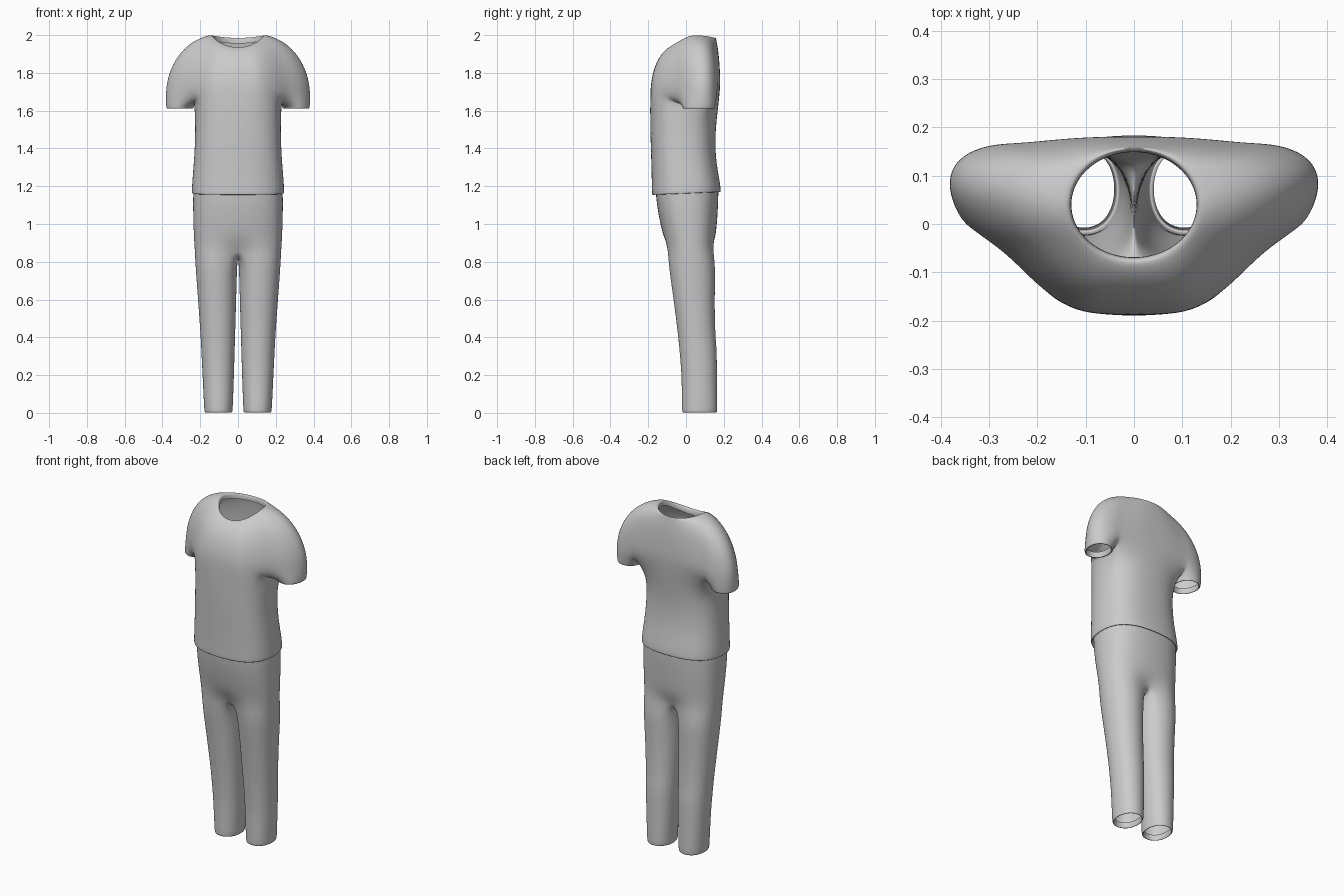
import bpy, bmesh
from math import sin, cos, pi, radians
from mathutils import Vector

if "Cube" in bpy.data.objects:
    bpy.data.objects.remove(bpy.data.objects["Cube"])


def ring(bm, pts):
    return [bm.verts.new(p) for p in pts]


def bridge(bm, a, b, closed):
    n = len(a)
    for i in range(n if closed else n - 1):
        j = (i + 1) % n
        bm.faces.new((a[i], a[j], b[j], b[i]))


def loft(bm, first, rows, closed):
    for pts in rows:
        nxt = ring(bm, pts)
        bridge(bm, first, nxt, closed)
        first = nxt
    return first


def spow(v, e):
    return abs(v) ** e * (1 if v >= 0 else -1)


def half_ring(n, z0, z1, w, yf, yb, e=0.8):
    """Half section from front centre round the side to back centre."""
    pts = []
    yc, ry = (yf + yb) / 2, (yb - yf) / 2
    for i in range(n):
        a = -pi / 2 + pi * i / (n - 1)
        x = 0 if i in (0, n - 1) else w * spow(cos(a), e)
        s = spow(sin(a), e)
        pts.append((x, yc + ry * s, z0 + (z1 - z0) * (s + 1) / 2))
    return pts


def oval(angles, z, x0, x1, yf, yb, k=1.045, e=0.93):
    cx, cy = (x0 + x1) / 2, (yf + yb) / 2
    return [(cx + k * (x1 - x0) / 2 * spow(cos(radians(a)), e),
             cy + k * (yb - yf) / 2 * spow(sin(radians(a)), e), z) for a in angles]


def fold(row, centre, inset, dz):
    """Copy a row pulled toward a centre, for the turned-in edges."""
    out = []
    for p in row:
        d = Vector((p[0] - centre[0], p[1] - centre[1], 0))
        q = Vector(p) - (d.normalized() * inset if d.length else d)
        out.append((0 if p[0] == 0 else q.x, q.y, q.z + dz))
    return out


def finish(bm, name):
    bmesh.ops.recalc_face_normals(bm, faces=bm.faces)
    # make sure the outside faces outwards
    far = max(bm.faces, key=lambda f: f.calc_center_median().x)
    if far.normal.x < 0:
        bmesh.ops.reverse_faces(bm, faces=bm.faces)
    me = bpy.data.meshes.new(name)
    bm.to_mesh(me)
    bm.free()
    me.shade_smooth()
    ob = bpy.data.objects.new(name, me)
    bpy.context.collection.objects.link(ob)
    m = ob.modifiers.new("mirror", 'MIRROR')
    m.use_clip = True
    m.merge_threshold = 0.0005
    s = ob.modifiers.new("smooth", 'SUBSURF')
    s.levels = s.render_levels = 3
    return ob


# Shirt: yoke spokes run from the neckline to an outline at armpit level
outline = [(0, -.189, 1.70), (.06, -.189, 1.70), (.125, -.183, 1.70), (.205, -.13, 1.68),
           (.268, -.06, 1.70), (.338, -.012, 1.70), (.392, .07, 1.70), (.375, .135, 1.70),
           (.305, .167, 1.70), (.235, .17, 1.69), (.16, .177, 1.70), (.08, .182, 1.72),
           (0, .182, 1.72)]
neck = []
for i in range(13):
    a = -pi / 2 + pi * i / 12
    x = 0 if i in (0, 12) else .133 * cos(a)
    z = 2.0 - .065 * max(0, -sin(a)) ** 1.6 - .015 * max(0, sin(a)) ** 2
    neck.append((x, .04 + .112 * sin(a), z))

bm = bmesh.new()
inner = ring(bm, fold(neck, (0, .04), .002, -.03))
rows = [fold(neck, (0, .04), .001, -.006), fold(neck, (0, .04), -.008, .004)]
for s in (.25, .5, .75, 1.0, 1.25):
    t = s / 1.25 * pi / 2
    u, v = sin(t), cos(t) ** 1.1
    rows.append([(n[0] + (o[0] - n[0]) * u, n[1] + (o[1] - n[1]) * u, o[2] + (n[2] - o[2]) * v)
                 for n, o in zip(neck, outline)])
yoke = loft(bm, inner, rows, False)

# underarm gusset shared by the sleeve and the body
under = ring(bm, [(.228, -.04, 1.645), (.233, .04, 1.635), (.23, .115, 1.645)])

# sleeve
sleeve_angles = [-130, -100, -60, 0, 40, 85, 125, 155, 180, 205]
arm = yoke[3:10] + under[::-1]
cuff = oval(sleeve_angles, 1.622, .235, .385, -.02, .157)
mid = (.31, .07)
loft(bm, arm, [cuff, fold(cuff, mid, .003, -.012), fold(cuff, mid, .014, -.012),
               fold(cuff, mid, .016, .02)], True)

# body down to the turned-in hem
body = yoke[:4] + under + yoke[9:]
hem = half_ring(11, 1.163, 1.178, .248, -.183, .187)
loft(bm, body, [half_ring(11, 1.57, 1.57, .230, -.192, .166),
                half_ring(11, 1.46, 1.46, .229, -.190, .156),
                half_ring(11, 1.34, 1.34, .235, -.186, .160),
                half_ring(11, 1.22, 1.23, .245, -.183, .180), hem,
                fold(hem, (0, 0), .003, -.010), fold(hem, (0, 0), .012, -.008),
                fold(hem, (0, 0), .013, .025)], False)
finish(bm, "shirt")

# Trousers: open half rings at the hips, closed rings below the crotch
bm = bmesh.new()
waist = ring(bm, half_ring(9, 1.20, 1.20, .240, -.165, .175))
hips = loft(bm, waist, [half_ring(9, 1.12, 1.12, .243, -.160, .174),
                        half_ring(9, 1.02, 1.02, .241, -.143, .168),
                        half_ring(9, .93, .93, .238, -.122, .160)], False)
seat = half_ring(9, .86, .86, .233, -.112, .160)
seat[0], seat[8] = (0, -.075, .865), (0, .12, .865)
seat = loft(bm, hips, [seat], False)
crotch = ring(bm, [(0, .08, .835), (0, .025, .825), (0, -.035, .835)])

leg_angles = [-120 + 30 * i for i in range(12)]
legs = [(.77, .006, .224, -.09, .156), (.6, .010, .211, -.065, .15), (.4, .016, .197, -.04, .155),
        (.33, .018, .194, -.034, .163), (.2, .022, .187, -.022, .163), (.02, .028, .179, -.021, .166)]
rows = [oval(leg_angles, *l) for l in legs]
mid = (.103, .072)
rows += [fold(rows[-1], mid, .003, -.018), fold(rows[-1], mid, .012, -.018),
         fold(rows[-1], mid, .014, .015)]
loft(bm, seat + crotch, rows, True)
finish(bm, "trousers")
